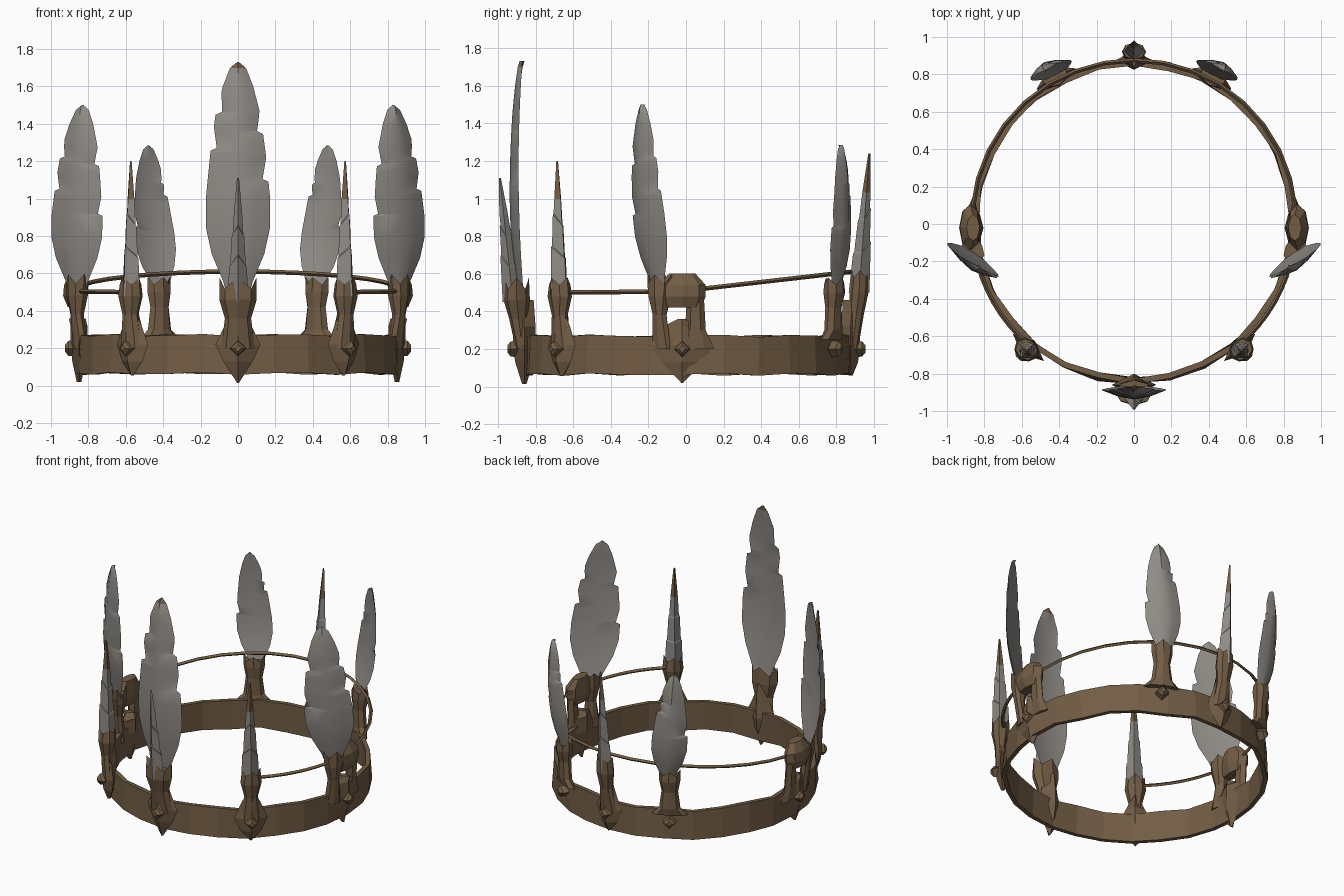
import bpy
import bmesh
import math
from math import sin, cos, tau, radians
from mathutils import Vector

cube = bpy.data.objects.get("Cube")
if cube:
    bpy.data.objects.remove(cube, do_unlink=True)


def material(name, rgb):
    mat = bpy.data.materials.new(name)
    mat.use_nodes = True
    mat.diffuse_color = (*rgb, 1)
    bsdf = mat.node_tree.nodes["Principled BSDF"]
    bsdf.inputs["Base Color"].default_value = (*rgb, 1)
    bsdf.inputs["Roughness"].default_value = 0.8
    return mat


BROWN = material("aged_brown", (0.17, 0.11, 0.06))
GREY = material("feather_grey", (0.28, 0.26, 0.24))


def frame(x, y, angle, side=1):
    """Local axes on the crown: u runs along the band, v points outward."""
    a = radians(angle)
    return lambda u, v, z: Vector((side * (x - sin(a) * u + cos(a) * v),
                                   y + cos(a) * u + sin(a) * v, z))


def loft(name, rings, mat, closed=False, smooth=False, tip_z=None):
    """Skin a list of equal point rings; faces above tip_z turn brown."""
    bm = bmesh.new()
    loops = [[bm.verts.new(p) for p in ring] for ring in rings]
    pairs = list(zip(loops, loops[1:]))
    if closed:
        pairs.append((loops[-1], loops[0]))
    else:
        bm.faces.new(loops[0])
        bm.faces.new(loops[-1])
    for a, b in pairs:
        n = len(a)
        for i in range(n):
            j = (i + 1) % n
            bm.faces.new((a[i], a[j], b[j], b[i]))
    bmesh.ops.recalc_face_normals(bm, faces=bm.faces)
    if tip_z:
        for f in bm.faces:
            f.material_index = int(f.calc_center_median().z > tip_z)
    mesh = bpy.data.meshes.new(name)
    bm.to_mesh(mesh)
    bm.free()
    mesh.materials.append(mat)
    if tip_z:
        mesh.materials.append(BROWN)
    ob = bpy.data.objects.new(name, mesh)
    bpy.context.collection.objects.link(ob)
    if smooth:
        bpy.ops.object.select_all(action='DESELECT')
        ob.select_set(True)
        bpy.context.view_layer.objects.active = ob
        bpy.ops.object.shade_smooth_by_angle(angle=radians(35))
    return ob


def column(name, f, rows, sides=8, jag=0.0):
    """Faceted post from rows of (z, half width, outward centre, half depth)."""
    rings = []
    for i, (z, hu, vc, hv) in enumerate(rows):
        lift = jag if i == len(rows) - 1 else 0
        rings.append([f(hu * cos(tau * k / sides), vc + hv * sin(tau * k / sides),
                        z + lift * (-1) ** k) for k in range(sides)])
    loft(name, rings, BROWN)


def plate(name, f, low, high, width, depth):
    """Pointed kite-shaped plate with a raised centre line and a stud."""
    column(name, f, [(low, 0.005, 0.0, 0.012), (0.13, width * 0.65, 0, depth * 0.8),
                     (0.22, width, 0, depth), (0.32, width * 0.6, 0, depth),
                     (high, 0.02, 0.01, depth)], sides=4)
    stud(name + "_stud", f, depth)


def stud(name, f, depth):
    rings = []
    for r, v in ((0.045, depth - 0.03), (0.04, depth + 0.012), (0.018, depth + 0.03)):
        rings.append([f(r * cos(tau * k / 4), v, 0.2 + r * sin(tau * k / 4))
                      for k in range(4)])
    loft(name, rings, BROWN)


# Feather outline shared by every blade: (height fraction, width fraction)
OUTLINE = [(0, .3), (.08, .45), (.2, .82), (.31, 1), (.43, 1), (.62, .86),
           (.78, .7), (.9, .47), (.975, .25), (1, .03)]


def outline_width(t):
    for (t0, w0), (t1, w1) in zip(OUTLINE, OUTLINE[1:]):
        if t <= t1:
            return w0 + (w1 - w0) * (t - t0) / (t1 - t0)
    return OUTLINE[-1][1]


def feather(name, base, tip, angle, half, notches, side=1, bow=0.03, tip_z=None):
    """Bowed blade; notches are (height fraction, -1 or 1 for the edge)."""
    base, tip = Vector(base), Vector(tip)
    heights = {t for t, w in OUTLINE}
    for t, s in notches:
        heights |= {t, t + 0.012, t + 0.1}
    rings = []
    for t in sorted(heights):
        edge = {}
        for s in (-1, 1):
            cut = sum(0.2 * max(0, 1 - (t - n) / 0.1)
                      for n, e in notches if e == s and t > n + 0.001)
            edge[s] = half * max(outline_width(t) - cut, 0.02)
        p = base.lerp(tip, t)
        f = frame(p.x, p.y, angle, side)
        belly = 0.1 * t * (1 - t)

        def point(s, thick):
            v = belly + bow * (1 - s * s) * outline_width(t) + thick * (1 - abs(s))
            return f(s * edge[1 if s > 0 else -1], v, p.z)
        rings.append([point(s, 0.014) for s in (-1, -.5, 0, .5, 1)]
                     + [point(s, -0.012) for s in (.5, 0, -.5)])
    loft(name, rings, GREY, smooth=True, tip_z=tip_z)


def spike(name, base, tip, angle, radius, side=1, tip_z=None):
    """Four-sided horn with overlapping chevron steps on the outer ridge."""
    base, tip = Vector(base), Vector(tip)
    rings = []
    for t, r, lift in ((0, 1, 0), (.28, .86, .06), (.29, .76, .06), (.52, .62, .06),
                       (.53, .53, .06), (.72, .4, 0), (1, .1, 0)):
        p = base.lerp(tip, t)
        f = frame(p.x, p.y, angle, side)
        rings.append([f(radius * r * cos(tau * k / 4), radius * r * sin(tau * k / 4),
                        p.z + (lift if k == 1 else 0)) for k in range(4)])
    loft(name, rings, GREY, tip_z=tip_z)


def strand(name, start, end, z0, z1, side):
    """Thin cord following the band from one mount to the next."""
    rings = []
    steps = 8
    for i in range(steps + 1):
        a = start + (end - start) * i / steps
        rise = (sin(radians(a)) - sin(radians(start))) / (sin(radians(end)) - sin(radians(start)))
        f = frame(0, 0.01, a, side)
        rings.append([f(0, 0.865 + 0.012 * cos(tau * k / 4),
                        z0 + (z1 - z0) * rise + 0.012 * sin(tau * k / 4)) for k in range(4)])
    loft(name, rings, BROWN)


# Band, with a slightly uneven hand-made rim
SEGMENTS = 28
band = []
for i in range(SEGMENTS):
    f = frame(0, 0.012, 360 * i / SEGMENTS)
    wob = 0.007 * sin(i * 2.3)
    band.append([f(0, 0.868 + wob, 0.065 + wob), f(0, 0.862 - wob, 0.27 + wob),
                 f(0, 0.832 - wob, 0.27 + wob), f(0, 0.838 + wob, 0.065 + wob)])
loft("band", band, BROWN, closed=True)

# Front mount with the tallest feather and a leaning horn
front = frame(0, -0.86, -90)
plate("front_plate", front, 0.015, 0.46, 0.12, 0.06)
column("front_mount", front, [(0.2, .09, .01, .035), (0.36, .07, .03, .05),
                              (0.46, .1, .04, .07), (0.55, .1, .04, .065)], jag=0.03)
feather("front_feather", (0, -0.86, 0.45), (0, -0.87, 1.73), -90, 0.172,
        [(.5, 1), (.63, -1), (.7, 1), (.78, -1)], bow=0.035, tip_z=1.71)
spike("front_horn", (0, -0.92, 0.45), (0, -0.99, 1.11), -90, 0.055)

# Back mount with a horn
back = frame(0, 0.875, 90)
plate("back_plate", back, 0.06, 0.46, 0.1, 0.05)
column("back_mount", back, [(0.2, .07, .01, .03), (0.38, .045, .03, .04),
                            (0.5, .065, .045, .05), (0.6, .06, .05, .045)], jag=0.02)
spike("back_horn", (0, 0.92, 0.5), (0, 0.975, 1.24), 90, 0.055, tip_z=1.0)

for label, s in (("left", 1), ("right", -1)):
    # Front corner mounts with upright horns
    corner = frame(0.565, -0.66, -49, s)
    plate(label + "_corner_plate", corner, 0.055, 0.42, 0.11, 0.05)
    column(label + "_corner_mount", corner,
           [(0.2, .07, .01, .035), (0.38, .045, .015, .04),
            (0.48, .07, .015, .06), (0.56, .06, .015, .055)], jag=0.02)
    spike(label + "_corner_horn", (0.57, -0.675, 0.48), (0.573, -0.685, 1.2),
          -49, 0.06, s, tip_z=1.0)

    # Side mounts: two posts under a wrapped cap
    wide = frame(0.85, -0.02, 0, s)
    plate(label + "_side_plate", wide, 0.02, 0.36, 0.17, 0.045)
    column(label + "_side_post", frame(0.86, 0.05, 0, s),
           [(0.2, .1, 0, .025), (0.3, .055, .005, .03), (0.48, .045, .015, .03)], sides=6)
    column(label + "_side_cap", wide,
           [(0.42, .1, .02, .04), (0.48, .125, .025, .06),
            (0.54, .125, .025, .055), (0.6, .07, .01, .035)], sides=8)
    column(label + "_side_mount", frame(0.86, -0.14, -30, s),
           [(0.2, .06, -.02, .03), (0.38, .04, 0, .035),
            (0.48, .065, 0, .055), (0.57, .075, 0, .055)], jag=0.025)
    feather(label + "_side_feather", (0.86, -0.14, 0.48), (0.83, -0.23, 1.5), -58, 0.16,
            [(.42, -1), (.55, 1), (.68, -1), (.72, 1)], s, bow=0.025)

    # Rear mounts with the short feathers
    rear = frame(0.415, 0.775, 62, s)
    column(label + "_rear_mount", rear,
           [(0.25, .12, 0, .035), (0.3, .07, .01, .04), (0.42, .055, .01, .04),
            (0.5, .07, .015, .055), (0.56, .07, .015, .05)], jag=0.02)
    stud(label + "_rear_stud", rear, 0.03)
    feather(label + "_rear_feather", (0.405, 0.79, 0.48), (0.48, 0.82, 1.285), 64, 0.118,
            [(.45, -1), (.66, 1), (.74, 1)], s, bow=0.03)

    # Cords between the mounts
    strand(label + "_rear_cord", 5, 90, 0.52, 0.61, s)
    strand(label + "_front_cord", -50, -10, 0.5, 0.505, s)
